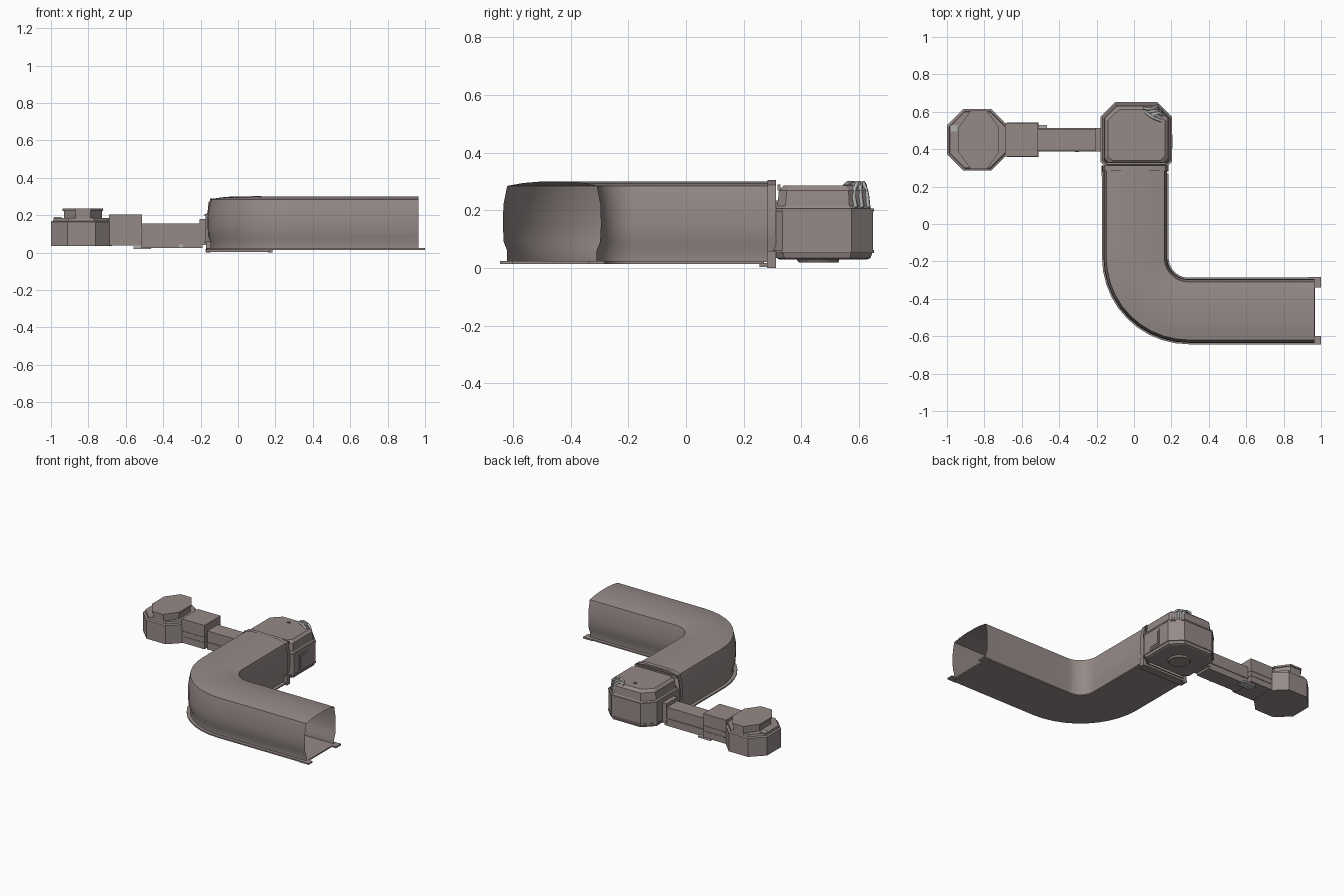
import bpy, bmesh, math
from mathutils import Vector

cube = bpy.data.objects.get("Cube")
if cube:
    bpy.data.objects.remove(cube)


def material(name, rgb):
    m = bpy.data.materials.new(name)
    m.use_nodes = True
    m.diffuse_color = (*rgb, 1)
    m.node_tree.nodes["Principled BSDF"].inputs["Base Color"].default_value = (*rgb, 1)
    return m


HULL = material("warm grey hull", (0.30, 0.255, 0.245))
PALE = material("pale grey fittings", (0.42, 0.43, 0.42))


def finish(name, bm, mat, angle=None):
    bmesh.ops.recalc_face_normals(bm, faces=bm.faces)
    mesh = bpy.data.meshes.new(name)
    bm.to_mesh(mesh)
    bm.free()
    mesh.materials.append(mat)
    ob = bpy.data.objects.new(name, mesh)
    bpy.context.collection.objects.link(ob)
    if angle:
        bpy.ops.object.select_all(action='DESELECT')
        ob.select_set(True)
        bpy.context.view_layer.objects.active = ob
        bpy.ops.object.shade_smooth_by_angle(angle=math.radians(angle))
    return ob


def skin(bm, rings, caps):
    """Join closed rings of points with quads."""
    loops = [[bm.verts.new(p) for p in r] for r in rings]
    n = len(loops[0])
    for a, b in zip(loops, loops[1:]):
        for i in range(n):
            j = (i + 1) % n
            bm.faces.new((a[i], a[j], b[j], b[i]))
    if caps:
        bm.faces.new(loops[0])
        bm.faces.new(loops[-1])


def box(name, x, y, z, mat=HULL):
    bm = bmesh.new()
    skin(bm, [[(x[0], y[0], h), (x[1], y[0], h), (x[1], y[1], h), (x[0], y[1], h)]
              for h in z], True)
    return finish(name, bm, mat)


def chamfered(x, y, cx, cy, front=None):
    """Rectangle with cut corners; front gives a different cut on the -y side."""
    fx, fy = front or (cx, cy)
    return [(x[0], y[0] + fy), (x[0] + fx, y[0]), (x[1] - fx, y[0]), (x[1], y[0] + fy),
            (x[1], y[1] - cy), (x[1] - cx, y[1]), (x[0] + cx, y[1]), (x[0], y[1] - cy)]


def tower(name, outline, levels, mat=HULL):
    """Stack an outline at (height, inset) levels."""
    xs, ys = zip(*outline)
    cx, cy = (min(xs) + max(xs)) / 2, (min(ys) + max(ys)) / 2
    hx, hy = max(xs) - cx, max(ys) - cy
    bm = bmesh.new()
    skin(bm, [[(cx + (x - cx) * (1 - i / hx), cy + (y - cy) * (1 - i / hy), z)
               for x, y in outline] for z, i in levels], True)
    return finish(name, bm, mat)


# Corridor path: straight leg, quarter bend, straight leg (point, outward side)
BEND, RADIUS, STEPS = Vector((0.292, -0.18)), 0.285, 10


def corridor_path(start, end):
    path = [(Vector((BEND.x - RADIUS, start)), Vector((-1, 0)))]
    for k in range(STEPS + 1):
        a = math.pi * (1 + 0.5 * k / STEPS)
        n = Vector((math.cos(a), math.sin(a)))
        path.append((BEND + n * RADIUS, n))
    path.append((Vector((end, BEND.y - RADIUS)), Vector((0, -1))))
    return path


def sweep(name, profile, path, caps, angle=None):
    bm = bmesh.new()
    skin(bm, [[(*(p + n * s), z) for s, z in profile] for p, n in path], caps)
    return finish(name, bm, HULL, angle)


# Corridor shell: bulged walls and gently arched roof
half = [(0.155, 0.022), (0.155, 0.06), (0.167, 0.09), (0.17, 0.15), (0.168, 0.22),
        (0.155, 0.285), (0.10, 0.295), (0.04, 0.30)]
shell = half + [(-s, z) for s, z in reversed(half)]
sweep("corridor_shell", shell, corridor_path(0.31, 0.965), False, 45)

# Floor flange along the whole corridor
w = 0.178
sweep("corridor_flange", [(w, 0.015), (w, 0.024), (-w, 0.024), (-w, 0.015)],
      corridor_path(0.27, 0.968), True)
for side, y in (("left", (-0.34, -0.283)), ("right", (-0.645, -0.60))):
    box("flange_tab_" + side, (0.93, 1.0), y, (0.014, 0.024))

# Door frame between corridor and room
frame = [(s * 1.05, 0.305 if z > 0.29 else z + 0.003) for s, z in shell]
mid = BEND.x - RADIUS
side = Vector((-1, 0))
sweep("door_frame", frame, [(Vector((mid, y)), side) for y in (0.283, 0.312)], False, 40)
box("door_sill", (-0.175, 0.172), (0.255, 0.312), (0.004, 0.018))
for sgn in (-1, 1):
    x = mid + sgn * 0.165
    box("sill_foot", (x - 0.012, x + 0.012), (0.28, 0.312), (0.0, 0.06))

# Main room
room = chamfered((-0.175, 0.2), (0.305, 0.648), 0.075, 0.075, (0.03, 0.03))
tower("room", room, [(0.03, 0.02), (0.035, 0.008), (0.06, 0.0), (0.2, 0.0),
                     (0.215, 0.012), (0.27, 0.017), (0.287, 0.035)])
tower("room_lower_rim", room, [(0.052, -0.003), (0.062, -0.003)])
tower("room_upper_rim", room, [(0.197, -0.003), (0.207, -0.003)])
foot = [(0.01 + 0.075 * math.cos(t * math.pi / 6), 0.458 + 0.075 * math.sin(t * math.pi / 6))
        for t in range(12)]
tower("room_foot", foot, [(0.02, 0.008), (0.032, 0.0)])
box("roof_edge_trim", (-0.15, 0.17), (0.318, 0.328), (0.27, 0.29))
box("roof_vent", (-0.006, 0.012), (0.55, 0.568), (0.28, 0.293))

# Stepped side panel
for name, grow, x in (("panel_frame", 0.0, 0.203), ("panel_rim", 0.012, 0.207)):
    box("side_" + name, (0.19, x), (0.393 + grow, 0.49 - grow), (0.065 + grow, 0.177 - grow))

# Pipework on the back corner of the room
def pipe(name, points, radius):
    cu = bpy.data.curves.new(name, 'CURVE')
    cu.dimensions = '3D'
    cu.bevel_depth = radius
    cu.bevel_resolution = 1
    cu.resolution_u = 4
    cu.use_fill_caps = True
    sp = cu.splines.new('BEZIER')
    sp.bezier_points.add(len(points) - 1)
    for b, p in zip(sp.bezier_points, points):
        b.co = p
        b.handle_left_type = b.handle_right_type = 'AUTO'
    cu.materials.append(PALE)
    bpy.context.collection.objects.link(bpy.data.objects.new(name, cu))


for k in range(3):
    d = 0.022 * k
    pipe("corner_pipe", [(0.05 + d, 0.62 - d, 0.287), (0.085 + d, 0.615 - d / 2, 0.294),
                         (0.115 + d, 0.625 - d, 0.265), (0.125 + d, 0.632 - d, 0.21)], 0.008)
pipe("cross_pipe", [(0.06, 0.6, 0.285), (0.1, 0.57, 0.296), (0.15, 0.55, 0.284)], 0.008)
box("pipe_valve", (0.09, 0.13), (0.575, 0.605), (0.28, 0.297), PALE)

# Connecting passage to the pod
box("passage_collar", (-0.207, -0.17), (0.388, 0.512), (0.04, 0.18))
box("passage", (-0.515, -0.19), (0.392, 0.508), (0.025, 0.155))
box("passage_rail", (-0.515, -0.2), (0.387, 0.513), (0.068, 0.078))
box("passage_latch", (-0.315, -0.295), (0.385, 0.395), (0.027, 0.045), PALE)
box("passage_bracket", (-0.56, -0.465), (0.47, 0.53), (0.02, 0.032), PALE)

# Airlock block
box("airlock", (-0.69, -0.513), (0.36, 0.54), (0.038, 0.205))
box("airlock_band", (-0.68, -0.511), (0.357, 0.543), (0.113, 0.122))
box("airlock_lower_band", (-0.68, -0.511), (0.357, 0.543), (0.078, 0.085))

# Octagonal pod with raised drum
pod = chamfered((-1.0, -0.675), (0.285, 0.615), 0.088, 0.088)
tower("pod", pod, [(0.035, 0.0), (0.165, 0.0), (0.17, 0.012), (0.185, 0.015)])
drum = chamfered((-0.937, -0.722), (0.293, 0.607), 0.065, 0.09)
tower("pod_drum", drum, [(0.18, 0.006), (0.222, 0.006), (0.223, 0.0), (0.235, 0.0)])
box("pod_plate", (-0.985, -0.945), (0.495, 0.53), (0.18, 0.19), PALE)
